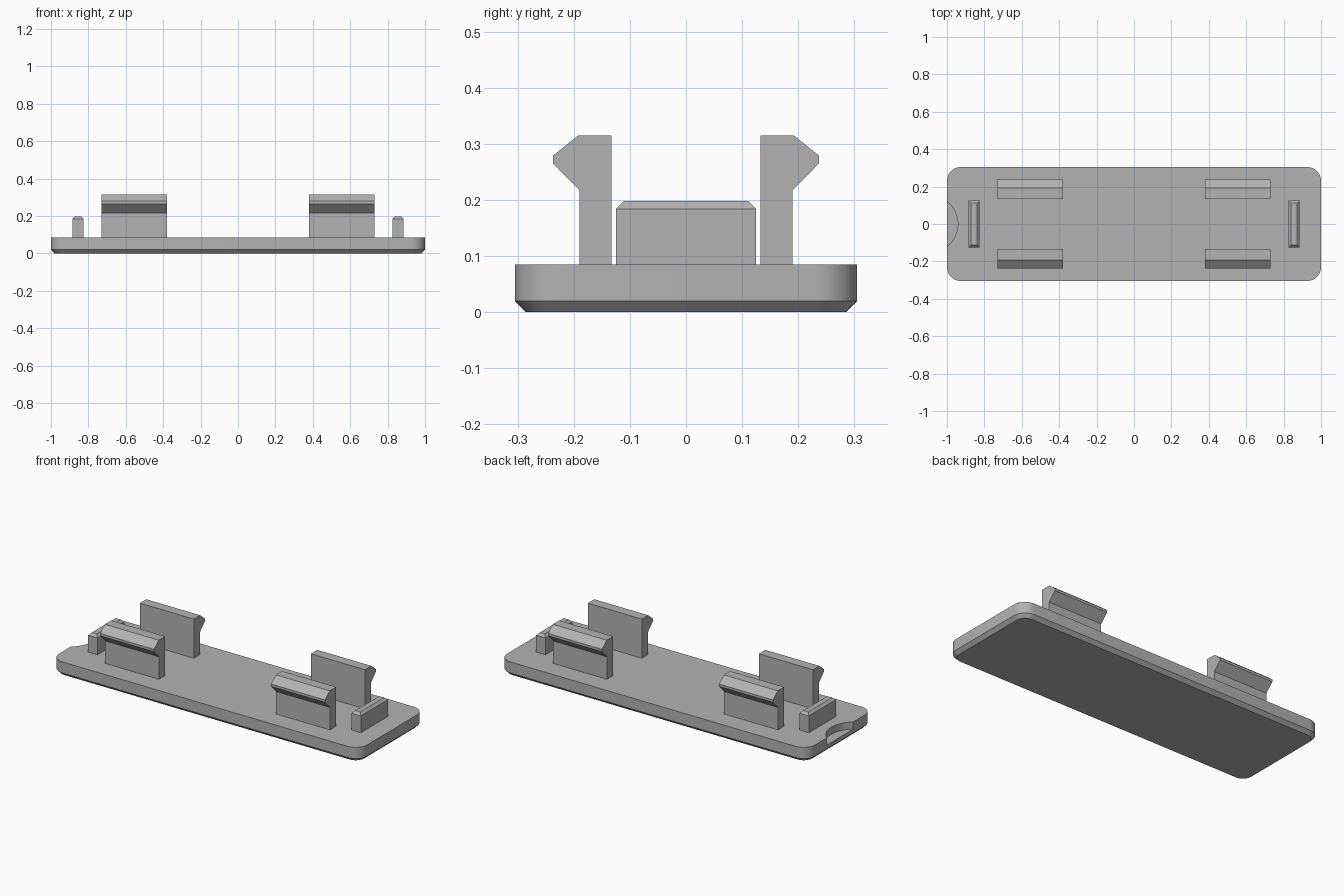
import bpy, bmesh
from math import cos, sin, pi, radians

if "Cube" in bpy.data.objects:
    bpy.data.objects.remove(bpy.data.objects["Cube"], do_unlink=True)

grey = bpy.data.materials.new("plain grey plastic")
grey.use_nodes = True
COLOUR = (0.45, 0.45, 0.45, 1)
grey.diffuse_color = COLOUR
grey.node_tree.nodes["Principled BSDF"].inputs["Base Color"].default_value = COLOUR


def loft(name, rings):
    """Closed solid through matching rings of points."""
    bm = bmesh.new()
    loops = [[bm.verts.new(p) for p in ring] for ring in rings]
    n = len(loops[0])
    for a, b in zip(loops, loops[1:]):
        for i in range(n):
            j = (i + 1) % n
            bm.faces.new((a[i], a[j], b[j], b[i]))
    bm.faces.new(loops[0][::-1])
    bm.faces.new(loops[-1])
    bmesh.ops.recalc_face_normals(bm, faces=bm.faces)
    mesh = bpy.data.meshes.new(name)
    bm.to_mesh(mesh)
    bm.free()
    mesh.materials.append(grey)
    obj = bpy.data.objects.new(name, mesh)
    bpy.context.collection.objects.link(obj)
    return obj


def rounded_ring(hx, hy, r, z, steps=10):
    pts = []
    for q, (sx, sy) in enumerate([(1, 1), (-1, 1), (-1, -1), (1, -1)]):
        for k in range(steps + 1):
            a = (q + k / steps) * pi / 2
            pts.append((sx * (hx - r) + r * cos(a), sy * (hy - r) + r * sin(a), z))
    return pts


def box_ring(cx, hx, hy, z):
    return [(cx + sx * hx, sy * hy, z) for sx, sy in [(-1, -1), (1, -1), (1, 1), (-1, 1)]]


# Base plate with rounded corners and a chamfered underside
TOP = 0.085
plate = loft("base_plate", [
    rounded_ring(0.98, 0.285, 0.055, 0),
    rounded_ring(1, 0.305, 0.075, 0.02),
    rounded_ring(1, 0.305, 0.075, TOP)])

# Shallow curved finger notch in the right end
circle = [(-1.098 + 0.156 * cos(2 * pi * k / 96), 0.156 * sin(2 * pi * k / 96)) for k in range(96)]
cutter = loft("notch_cutter", [[(x, y, z) for x, y in circle] for z in (0.043, 0.2)])
cutter.hide_render = True
cut = plate.modifiers.new("notch", 'BOOLEAN')
cut.operation = 'DIFFERENCE'
cut.solver = 'EXACT'
cut.object = cutter
bpy.ops.object.select_all(action='DESELECT')
bpy.context.view_layer.objects.active = plate
plate.select_set(True)
bpy.ops.object.modifier_apply(modifier="notch")
bpy.data.objects.remove(cutter, do_unlink=True)
bpy.ops.object.shade_smooth_by_angle(angle=radians(30))

# Snap clips with outward hooks, and chamfered end tabs
hook = [(0.133, TOP - 0.01), (0.19, TOP - 0.01), (0.19, 0.217), (0.237, 0.265),
        (0.237, 0.279), (0.192, 0.315), (0.133, 0.315)]
for side, sx in (("left", 1), ("right", -1)):
    for end, sy in (("front", -1), ("back", 1)):
        loft(f"{end}_{side}_clip",
             [[(sx * x, sy * y, z) for y, z in hook] for x in (0.38, 0.73)])
    loft(f"{side}_end_tab", [
        box_ring(sx * 0.855, 0.03, 0.125, TOP - 0.01),
        box_ring(sx * 0.855, 0.03, 0.125, 0.184),
        box_ring(sx * 0.855, 0.016, 0.111, 0.198)])
